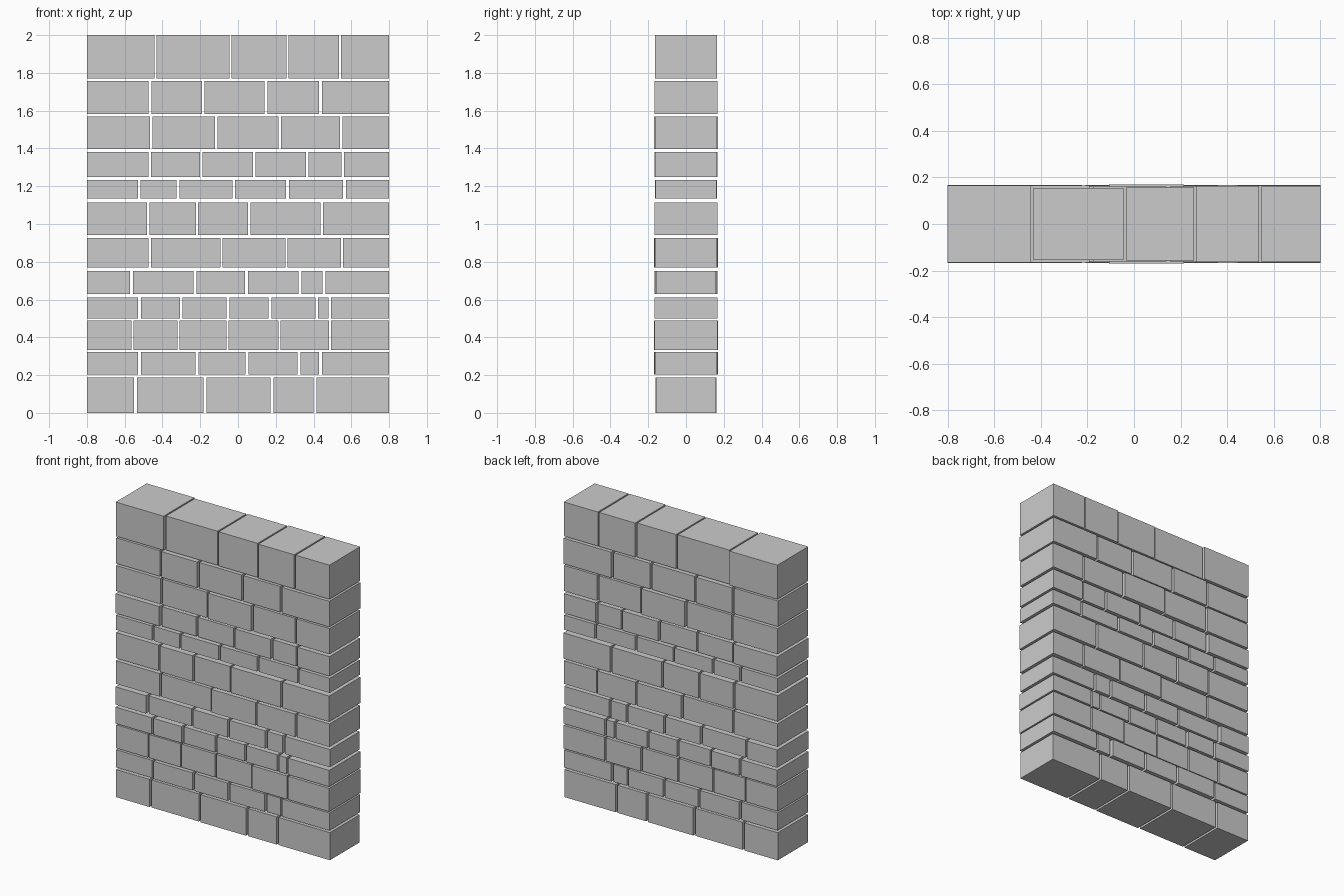
import bpy, bmesh, random
from mathutils import Matrix

random.seed(4)
HALF_WIDTH = 0.8

# Courses: bottom z, top z, joint width, joint centres along x
courses = [
    (0.000, 0.187, 0.015, (-0.543, -0.175, 0.180, 0.408)),
    (0.203, 0.322, 0.016, (-0.522, -0.216, 0.047, 0.322, 0.438)),
    (0.332, 0.490, 0.010, (-0.558, -0.315, -0.055, 0.219, 0.488)),
    (0.501, 0.612, 0.015, (-0.522, -0.300, -0.053, 0.170, 0.417, 0.486)),
    (0.630, 0.750, 0.016, (-0.565, -0.228, 0.045, 0.327, 0.456)),
    (0.769, 0.925, 0.011, (-0.467, -0.087, 0.256, 0.551)),
    (0.941, 1.115, 0.013, (-0.475, -0.217, 0.060, 0.444)),
    (1.134, 1.233, 0.014, (-0.523, -0.318, -0.023, 0.262, 0.564)),
    (1.248, 1.380, 0.014, (-0.467, -0.195, 0.086, 0.367, 0.555)),
    (1.397, 1.570, 0.013, (-0.460, -0.114, 0.222, 0.547)),
    (1.582, 1.756, 0.015, (-0.466, -0.184, 0.148, 0.437)),
    (1.769, 2.000, 0.010, (-0.437, -0.040, 0.262, 0.541)),
]
top_faces = [0.165, 0.154, 0.157, 0.164, 0.164]


def add_stone(bm, x0, x1, y0, y1, z0, z1):
    centre = Matrix.Translation(((x0 + x1) / 2, (y0 + y1) / 2, (z0 + z1) / 2))
    size = Matrix.Diagonal((x1 - x0, y1 - y0, z1 - z0, 1))
    bmesh.ops.create_cube(bm, size=1, matrix=centre @ size)


# One object per course of dry-laid stones, each stone slightly different in depth
for row, (z0, z1, gap, joints) in enumerate(courses):
    bm = bmesh.new()
    starts = [-HALF_WIDTH] + [j + gap / 2 for j in joints]
    ends = [j - gap / 2 for j in joints] + [HALF_WIDTH]
    for i, (x0, x1) in enumerate(zip(starts, ends)):
        if row == len(courses) - 1:
            front = back = top_faces[i]
        else:
            front = back = random.uniform(0.158, 0.169)
        add_stone(bm, x0, x1, -front, back, z0, z1)
    name = f"stone_course_{row + 1:02d}"
    mesh = bpy.data.meshes.new(name)
    bm.to_mesh(mesh)
    bm.free()
    bpy.context.collection.objects.link(bpy.data.objects.new(name, mesh))
